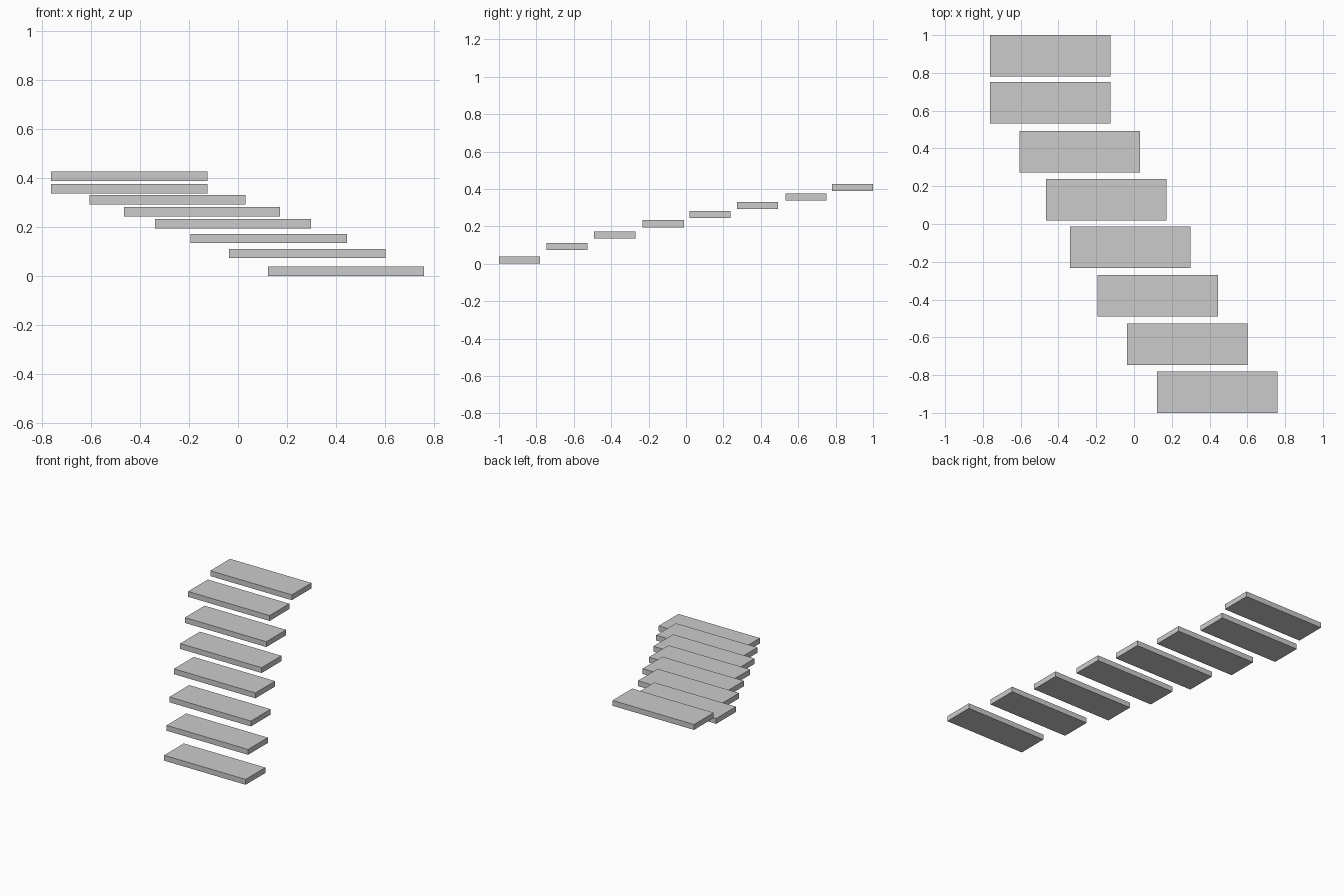
import bpy

if "Cube" in bpy.data.objects:
    bpy.data.objects.remove(bpy.data.objects["Cube"])

# Stepping slabs: one shared size, rising from front right to back left
SIZE = (0.638, 0.22, 0.038)
CENTRES = [
    (0.441, -0.890, 0.019),
    (0.283, -0.637, 0.092),
    (0.126, -0.381, 0.153),
    (-0.020, -0.122, 0.214),
    (-0.147, 0.129, 0.263),
    (-0.288, 0.383, 0.312),
    (-0.444, 0.642, 0.356),
    (-0.444, 0.890, 0.408),
]


def slab(name, centre):
    bpy.ops.mesh.primitive_cube_add(size=1, location=centre)
    ob = bpy.context.object
    ob.name = name
    ob.scale = SIZE
    bpy.ops.object.transform_apply(location=False, rotation=False, scale=True)


for i, centre in enumerate(CENTRES, 1):
    slab(f"step_slab_{i}", centre)
